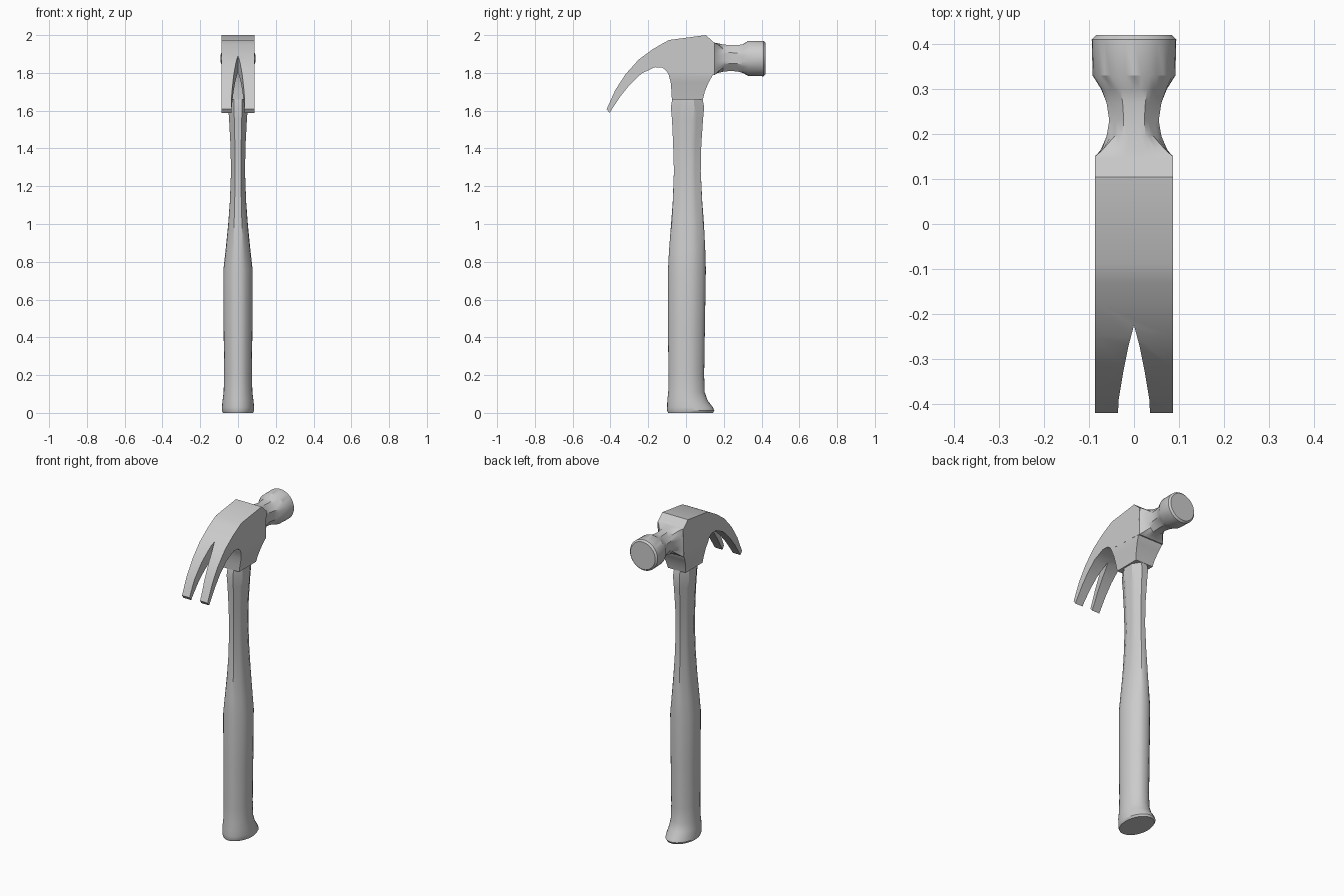
import bpy, bmesh, math


def loft(name, rings, angle=30):
    """Skin a list of equal-length point rings and cap both ends."""
    bm = bmesh.new()
    rows = [[bm.verts.new(p) for p in ring] for ring in rings]
    n = len(rows[0])
    for a, b in zip(rows, rows[1:]):
        for i in range(n):
            j = (i + 1) % n
            bm.faces.new((a[i], a[j], b[j], b[i]))
    bm.faces.new(rows[0])
    bm.faces.new(rows[-1])
    bmesh.ops.recalc_face_normals(bm, faces=bm.faces)
    me = bpy.data.meshes.new(name)
    bm.to_mesh(me)
    bm.free()
    ob = bpy.data.objects.new(name, me)
    bpy.context.collection.objects.link(ob)
    smooth(ob, angle)
    return ob


def smooth(ob, angle):
    bpy.ops.object.select_all(action='DESELECT')
    ob.select_set(True)
    bpy.context.view_layer.objects.active = ob
    bpy.ops.object.shade_smooth_by_angle(angle=math.radians(angle))


def outline(a, b, sides, mix, n=32):
    """Ellipse of half sizes a, b blended towards a polygon with the given sides."""
    pts = []
    for i in range(n):
        t = math.tau * i / n
        s = math.tau / sides
        r = 1 / math.cos((t + s / 2) % s - s / 2)
        r = 1 + (r - 1) * mix
        pts.append((a * r * math.cos(t), b * r * math.sin(t)))
    return pts


# handle: z, half width, y min, y max, octagon amount
handle = [
    (0.00, 0.080, -0.095, 0.143, 0), (0.012, 0.086, -0.10, 0.15, 0),
    (0.03, 0.085, -0.10, 0.142, 0), (0.065, 0.082, -0.099, 0.115, 0),
    (0.11, 0.076, -0.094, 0.099, 0.1), (0.20, 0.074, -0.093, 0.096, 0.2),
    (0.45, 0.076, -0.095, 0.100, 0.2), (0.76, 0.077, -0.095, 0.105, 0.2),
    (0.86, 0.066, -0.090, 0.102, 0.3), (1.00, 0.052, -0.079, 0.095, 0.5),
    (1.12, 0.043, -0.070, 0.086, 0.8), (1.28, 0.037, -0.064, 0.078, 1),
    (1.42, 0.040, -0.068, 0.081, 1), (1.55, 0.047, -0.074, 0.090, 1),
    (1.62, 0.052, -0.080, 0.096, 1), (1.655, 0.050, -0.074, 0.089, 1),
    (1.68, 0.050, -0.070, 0.085, 1)]
loft("handle", [[(x, y + (y0 + y1) / 2, z) for x, y in outline(w, (y1 - y0) / 2, 8, m)]
                for z, w, y0, y1, m in handle])

# claw and upper body: upper y, z and lower y, z
W = 0.087
claw_pairs = [
    (-0.42, 1.608, -0.405, 1.588), (-0.375, 1.708, -0.35, 1.672),
    (-0.32, 1.793, -0.30, 1.735), (-0.25, 1.871, -0.235, 1.797),
    (-0.175, 1.926, -0.165, 1.830), (-0.13, 1.952, -0.125, 1.828),
    (-0.09, 1.974, -0.09, 1.80), (0.105, 2.0, 0.11, 1.79),
    (0.152, 1.957, 0.145, 1.79)]
claw = loft("claw", [[(-W, a, b), (W, a, b), (W, c, d), (-W, c, d)]
                     for a, b, c, d in claw_pairs])

# V slot between the prongs
half = [(0.012, -0.27), (0.024, -0.33), (0.034, -0.39), (0.04, -0.5)]
v = [(0, -0.225)] + half + [(-x, y) for x, y in reversed(half)]
cutter = loft("slot_cutter", [[(x, y, z) for x, y in v] for z in (1.4, 2.2)])
mod = claw.modifiers.new("slot", 'BOOLEAN')
mod.operation = 'DIFFERENCE'
mod.solver = 'EXACT'
mod.object = cutter
bpy.context.view_layer.objects.active = claw
bpy.ops.object.modifier_apply(modifier="slot")
bpy.data.objects.remove(cutter)
smooth(claw, 30)

# socket tapering down to the handle: z, half width, y min, y max
socket = [(1.66, 0.060, -0.075, 0.090), (1.70, 0.067, -0.077, 0.099),
          (1.75, 0.078, -0.081, 0.120), (1.79, 0.0865, -0.092, 0.143),
          (1.82, 0.0865, -0.108, 0.146), (1.90, 0.0865, -0.11, 0.146)]
loft("socket", [[(-w, a, z), (w, a, z), (w, b, z), (-w, b, z)] for z, w, a, b in socket])

# neck and striking face: y, half width, z min, z max, sides, polygon amount
poll = [
    (0.12, 0.0865, 1.79, 1.970, 4, 1), (0.15, 0.0865, 1.788, 1.960, 4, 1),
    (0.165, 0.074, 1.798, 1.957, 4, 0.8), (0.195, 0.061, 1.806, 1.951, 8, 1),
    (0.23, 0.055, 1.810, 1.947, 8, 1), (0.27, 0.061, 1.808, 1.947, 8, 1),
    (0.30, 0.073, 1.800, 1.951, 8, 0.8), (0.33, 0.092, 1.784, 1.970, 8, 0),
    (0.41, 0.094, 1.782, 1.970, 8, 0), (0.42, 0.084, 1.792, 1.960, 8, 0)]
loft("striking_head", [[(x, y, z + (z0 + z1) / 2) for x, z in outline(w, (z1 - z0) / 2, k, m)]
                       for y, w, z0, z1, k, m in poll])
